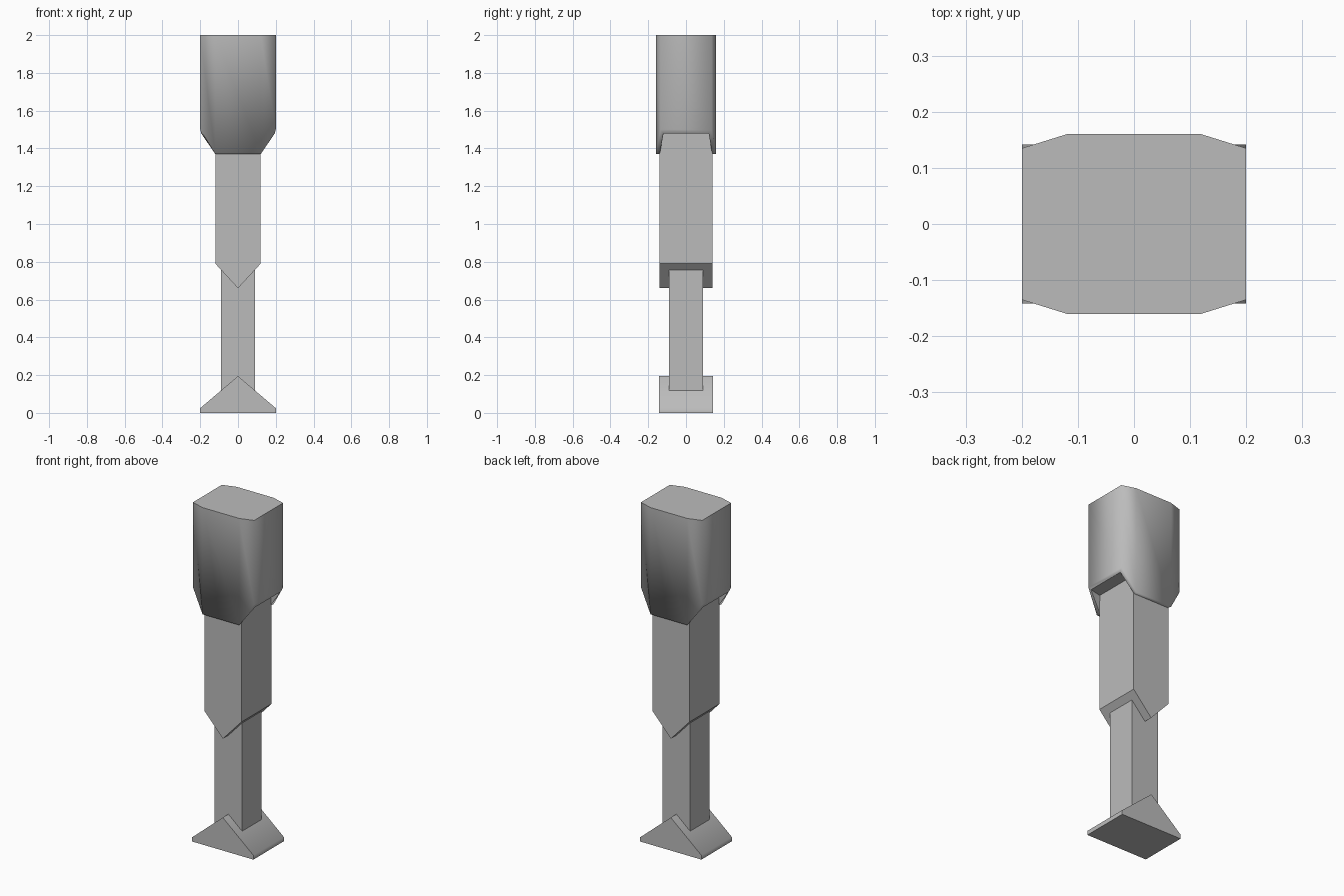
import bpy, bmesh, math

cube = bpy.data.objects.get("Cube")
if cube:
    bpy.data.objects.remove(cube, do_unlink=True)

grey = bpy.data.materials.new("plain grey")
grey.use_nodes = True
COLOUR = (0.5, 0.5, 0.5, 1)
grey.diffuse_color = COLOUR
grey.node_tree.nodes["Principled BSDF"].inputs["Base Color"].default_value = COLOUR


def finish(name, bm, angle):
    """Turn a bmesh into a shaded object."""
    bmesh.ops.recalc_face_normals(bm, faces=bm.faces)
    mesh = bpy.data.meshes.new(name)
    bm.to_mesh(mesh)
    bm.free()
    mesh.materials.append(grey)
    obj = bpy.data.objects.new(name, mesh)
    bpy.context.collection.objects.link(obj)
    bpy.ops.object.select_all(action='DESELECT')
    obj.select_set(True)
    bpy.context.view_layer.objects.active = obj
    bpy.ops.object.shade_smooth_by_angle(angle=math.radians(angle))
    return obj


def slab(name, profile, half_depth, angle=30):
    """Extrude an (x, z) outline along y."""
    bm = bmesh.new()
    face = bm.faces.new([bm.verts.new((x, -half_depth, z)) for x, z in profile])
    out = bmesh.ops.extrude_face_region(bm, geom=[face])
    moved = [v for v in out["geom"] if isinstance(v, bmesh.types.BMVert)]
    bmesh.ops.translate(bm, verts=moved, vec=(0, 2 * half_depth, 0))
    return finish(name, bm, angle)


def octagon(side, side_y, flat_x, front, z_side, z_front):
    """Ring with separate heights for its side and front corners."""
    quarter = [(side, side_y, z_side), (flat_x, front, z_front)]
    ring = quarter + [(-x, y, z) for x, y, z in reversed(quarter)]
    return ring + [(-x, -y, z) for x, y, z in ring]


# Upper casing: octagonal sleeve with notched sides and a recessed underside
bm = bmesh.new()
rings = [
    octagon(0.2, 0.135, 0.12, 0.16, 2, 2),
    octagon(0.2, 0.135, 0.12, 0.16, 1.5, 1.37),
    octagon(0.195, 0.12, 0.115, 0.139, 1.48, 1.37),
    octagon(0.194, 0.119, 0.114, 0.138, 1.48, 1.48),
]
loops = [[bm.verts.new(p) for p in ring] for ring in rings]
for a, b in zip(loops, loops[1:]):
    for i in range(len(a)):
        j = (i + 1) % len(a)
        bm.faces.new((a[i], a[j], b[j], b[i]))
bm.faces.new(loops[0])
bm.faces.new(loops[-1])
finish("upper_casing", bm, 80)

# Middle strut with a pointed lower end
slab("middle_strut",
     [(-0.12, 1.55), (-0.12, 0.79), (0, 0.66), (0.12, 0.79), (0.12, 1.55)], 0.14)

# Slim lower strut
slab("lower_strut", [(-0.09, 0.85), (-0.09, 0.08), (0.09, 0.08), (0.09, 0.85)], 0.09)

# Wedge foot
slab("foot", [(-0.2, 0), (0.2, 0), (0.2, 0.025), (0, 0.195), (-0.2, 0.025)], 0.142, 55)
